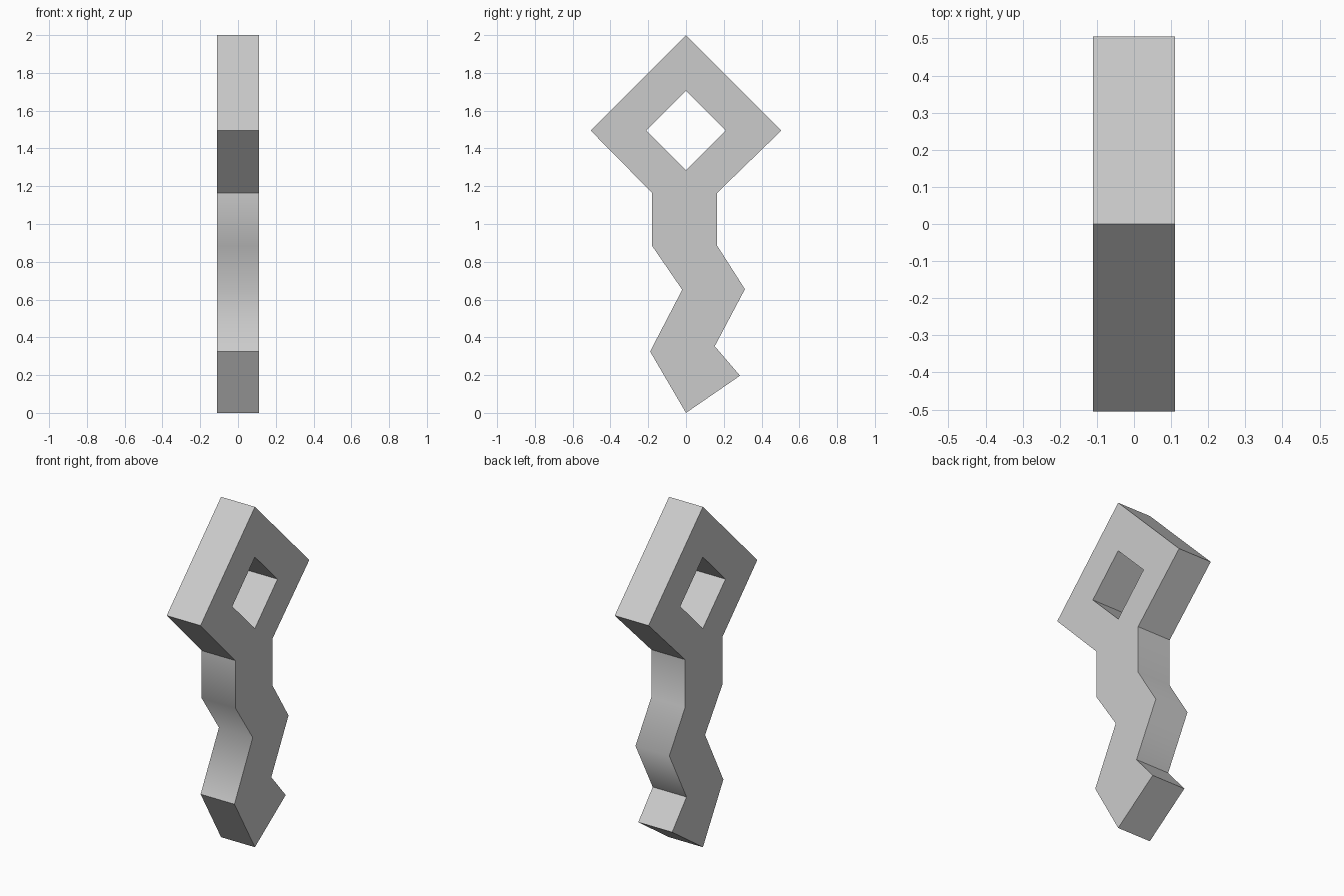
import bpy, bmesh
from mathutils import Vector

if "Cube" in bpy.data.objects:
    bpy.data.objects.remove(bpy.data.objects["Cube"])

HALF = 0.11  # half thickness along x

# Side profile (y, z): diamond bow, neck and zigzag blade
outline = [(0, 2), (-0.505, 1.495), (-0.18, 1.165), (-0.18, 0.885), (-0.02, 0.652),
           (-0.19, 0.325), (0, 0), (0.286, 0.197), (0.152, 0.353), (0.312, 0.655),
           (0.165, 0.885), (0.165, 1.165), (0.505, 1.495)]
hole = [(0, 1.705), (-0.21, 1.495), (0, 1.285), (0.21, 1.495)]
# Bends on the blade that are shaded smoothly
soft = [outline[i] for i in (3, 4, 9, 10)]


def add_loop(bm, pts):
    vs = [bm.verts.new((-HALF, y, z)) for y, z in pts]
    return [bm.edges.new((vs[i - 1], vs[i])) for i in range(len(vs))]


bm = bmesh.new()
# Flat profile with the diamond opening
edges = add_loop(bm, outline) + add_loop(bm, hole)
bmesh.ops.triangle_fill(bm, use_beauty=True, edges=edges, normal=(-1, 0, 0))
# Thickness
ext = bmesh.ops.extrude_face_region(bm, geom=bm.faces[:], use_keep_orig=True)
verts = [g for g in ext["geom"] if isinstance(g, bmesh.types.BMVert)]
bmesh.ops.translate(bm, verts=verts, vec=(2 * HALF, 0, 0))
bmesh.ops.recalc_face_normals(bm, faces=bm.faces[:])


# Sharp corners everywhere except the soft blade bends
def is_soft(e):
    a, b = (v.co for v in e.verts)
    return abs(a.x - b.x) > HALF and any(
        (Vector((a.y, a.z)) - Vector(p)).length < 1e-3 for p in soft)


for f in bm.faces:
    f.smooth = True
for e in bm.edges:
    e.smooth = is_soft(e) or e.calc_face_angle(0) < 0.01

mesh = bpy.data.meshes.new("zigzag_key")
bm.to_mesh(mesh)
bm.free()
obj = bpy.data.objects.new("zigzag_key", mesh)
bpy.context.collection.objects.link(obj)
